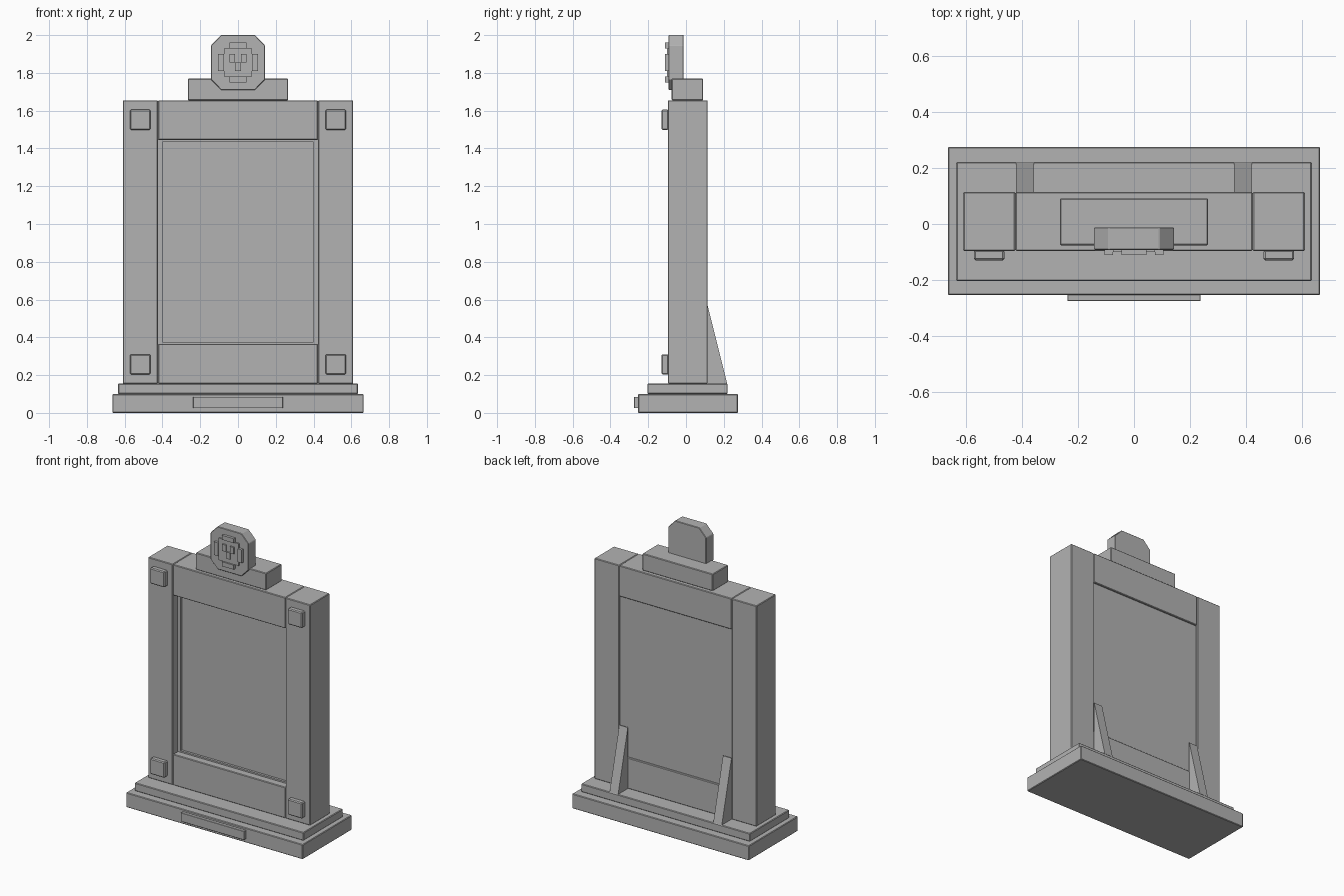
import bpy, bmesh

if "Cube" in bpy.data.objects:
    bpy.data.objects.remove(bpy.data.objects["Cube"])

grey = bpy.data.materials.new("stone grey")
grey.diffuse_color = (0.45, 0.45, 0.45, 1)
grey.use_nodes = True
grey.node_tree.nodes["Principled BSDF"].inputs["Base Color"].default_value = grey.diffuse_color


def finish(name, bm, bevel):
    bmesh.ops.recalc_face_normals(bm, faces=bm.faces)
    me = bpy.data.meshes.new(name)
    bm.to_mesh(me)
    bm.free()
    me.materials.append(grey)
    ob = bpy.data.objects.new(name, me)
    bpy.context.collection.objects.link(ob)
    if bevel:
        mod = ob.modifiers.new("soft edges", 'BEVEL')
        mod.width = bevel
        mod.segments = 1
    return ob


def prism(name, pts, a, b, axis, bevel=0.0):
    """Extrude a profile along x (profile y,z) or y (profile x,z)."""
    bm = bmesh.new()
    place = (lambda p, t: (t, p[0], p[1])) if axis == 'x' else (lambda p, t: (p[0], t, p[1]))
    lo = [bm.verts.new(place(p, a)) for p in pts]
    hi = [bm.verts.new(place(p, b)) for p in pts]
    bm.faces.new(lo)
    bm.faces.new(hi[::-1])
    n = len(pts)
    for i in range(n):
        j = (i + 1) % n
        bm.faces.new((lo[i], hi[i], hi[j], lo[j]))
    return finish(name, bm, bevel)


def box(name, x0, x1, y0, y1, z0, z1, bevel=0.004):
    return prism(name, [(x0, z0), (x1, z0), (x1, z1), (x0, z1)], y0, y1, 'y', bevel)


# Stepped base with front plate
box("base", -0.665, 0.665, -0.254, 0.275, 0, 0.1)
box("base_step", -0.635, 0.635, -0.204, 0.221, 0.1, 0.155)
box("base_plate", -0.238, 0.238, -0.275, -0.25, 0.025, 0.085, 0.002)

# Rails between the pillars
FRONT, BACK = -0.096, 0.114
box("bottom_rail", -0.423, 0.423, FRONT, BACK, 0.155, 0.365)
box("top_rail", -0.423, 0.423, FRONT, BACK, 1.445, 1.655)

# Recessed panel with a narrow lip
box("panel", -0.424, 0.424, -0.03, 0.102, 0.362, 1.448, 0)
box("lip_bottom", -0.424, 0.424, -0.046, -0.028, 0.362, 0.375, 0)
box("lip_top", -0.424, 0.424, -0.046, -0.028, 1.435, 1.448, 0)

for s, side in ((-1, "left"), (1, "right")):
    def span(a, b):
        return sorted((s * a, s * b))
    box("pillar_" + side, *span(0.424, 0.61), FRONT, BACK, 0.155, 1.655)
    box("lip_" + side, *span(0.4, 0.425), -0.046, -0.028, 0.375, 1.435, 0)
    # Square studs on the pillar front
    for z0, z1, end in ((0.203, 0.31, "lower"), (1.498, 1.605, "upper")):
        box(f"stud_{end}_{side}", *span(0.463, 0.572), -0.13, FRONT + 0.004, z0, z1, 0.006)
    # Sloped rear braces
    prism("brace_" + side, [(BACK - 0.004, 0.155), (0.218, 0.155), (BACK, 0.57), (BACK - 0.004, 0.57)],
          *span(0.358, 0.422), 'x')

# Crest block and eight-sided medallion
box("crest", -0.265, 0.265, -0.076, 0.091, 1.655, 1.77)
cx, cz = 0.143, 1.855
oct_pts = [(-0.143, -0.09), (-0.09, -0.145), (0.09, -0.145), (0.143, -0.09),
           (0.143, 0.09), (0.09, 0.145), (-0.09, 0.145), (-0.143, 0.09)]
prism("medallion", [(x, cz + z) for x, z in oct_pts], -0.092, -0.012, 'y', 0.003)

# Stepped round emblem: one quarter outline mirrored to four
q = [(0.105, 0.045), (0.075, 0.045), (0.075, 0.075), (0.045, 0.075), (0.045, 0.105)]
outline = (q + [(-x, z) for x, z in q[::-1]] + [(-x, -z) for x, z in q]
           + [(x, -z) for x, z in q[::-1]])
prism("emblem", [(x, cz + z) for x, z in outline], -0.1, -0.09, 'y')
# Raised blocks of the emblem
for i, (x0, x1, z0, z1) in enumerate([(-0.105, -0.075, -0.045, 0.045), (0.075, 0.105, -0.045, 0.045),
                                      (-0.045, 0.045, 0.075, 0.105), (-0.045, 0.045, -0.105, -0.075),
                                      (-0.045, -0.015, 0.0, 0.045), (0.015, 0.045, 0.0, 0.045),
                                      (-0.015, 0.015, -0.045, 0.0)]):
    box(f"emblem_block_{i}", x0, x1, -0.11, -0.098, cz + z0, cz + z1, 0)
